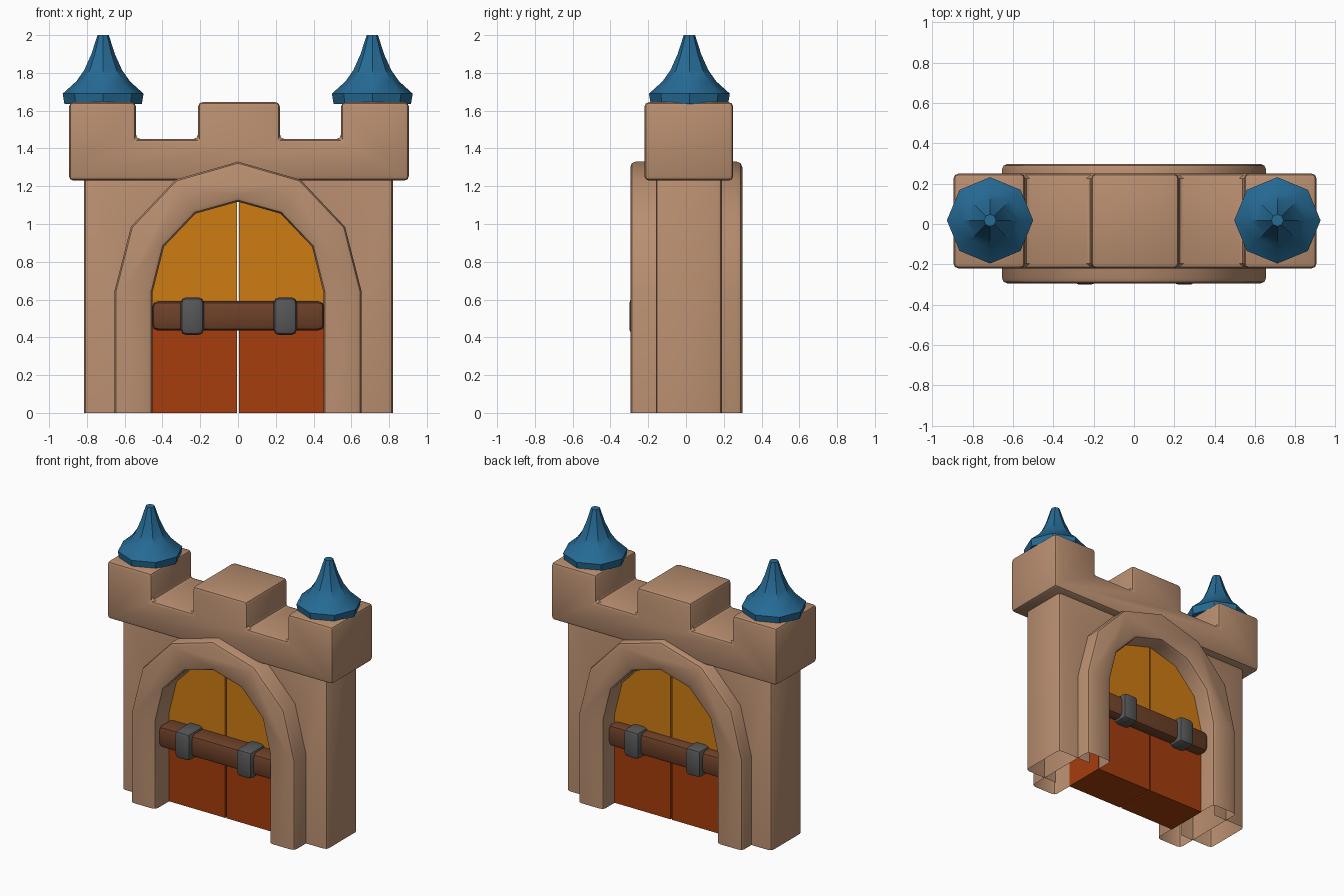
import bpy, bmesh, math

if "Cube" in bpy.data.objects:
    bpy.data.objects.remove(bpy.data.objects["Cube"])


def material(name, rgb):
    m = bpy.data.materials.new(name)
    m.diffuse_color = (*rgb, 1)
    m.use_nodes = True
    m.node_tree.nodes["Principled BSDF"].inputs["Base Color"].default_value = m.diffuse_color
    return m


STONE = material("tan stone", (0.48, 0.27, 0.16))
ORANGE = material("orange", (0.62, 0.20, 0.006))
RED = material("rust red", (0.38, 0.047, 0.004))
BLUE = material("roof blue", (0.019, 0.145, 0.30))
BROWN = material("dark brown", (0.155, 0.052, 0.022))
GREY = material("iron grey", (0.095, 0.095, 0.095))


def finish(bm, name, mats, bevel=0, segments=2):
    me = bpy.data.meshes.new(name)
    bm.to_mesh(me)
    bm.free()
    ob = bpy.data.objects.new(name, me)
    bpy.context.collection.objects.link(ob)
    for m in mats:
        me.materials.append(m)
    bpy.ops.object.select_all(action='DESELECT')
    ob.select_set(True)
    bpy.context.view_layer.objects.active = ob
    if bevel:
        b = ob.modifiers.new("bevel", 'BEVEL')
        b.width, b.segments = bevel, segments
        b.limit_method, b.angle_limit = 'ANGLE', math.radians(40)
        bpy.ops.object.modifier_apply(modifier="bevel")
    bpy.ops.object.shade_smooth_by_angle(angle=math.radians(32))
    return ob


def extrude(profile, y0, y1):
    """Solid from an x-z outline, running from y0 to y1."""
    bm = bmesh.new()
    f = bm.faces.new([bm.verts.new((x, y0, z)) for x, z in profile])
    r = bmesh.ops.extrude_face_region(bm, geom=[f], use_keep_orig=True)
    for v in r["geom"]:
        if isinstance(v, bmesh.types.BMVert):
            v.co.y = y1
    bmesh.ops.recalc_face_normals(bm, faces=bm.faces)
    bm.normal_update()
    return bm


def drop(bm, rule):
    bmesh.ops.delete(bm, geom=[f for f in bm.faces if rule(f)], context='FACES')


def box(name, x0, x1, y0, y1, z0, z1, mat, bevel):
    bm = extrude([(x0, z0), (x1, z0), (x1, z1), (x0, z1)], y0, y1)
    return finish(bm, name, [mat], bevel)


def full(half):
    """Mirror a right-hand outline that ends on the centre line."""
    return half + [(-x, z) for x, z in reversed(half[:-1])]


OUTER = [(0.655, 0), (0.655, 0.64), (0.567, 0.985), (0.33, 1.235), (0, 1.33)]
INNER = [(0.452, 0), (0.452, 0.64), (0.392, 0.88), (0.225, 1.055), (0, 1.118)]
MIDDLE = [((a + c) / 2, (b + d) / 2) for (a, b), (c, d) in zip(OUTER, INNER)]


def is_bottom(f):
    return f.normal.z < -0.9 and f.calc_center_median().z < 0.01


# Gate wall: open underneath and along the doorway, which the arch lines
bm = extrude([(-0.815, 0), (-0.815, 1.26), (0.82, 1.26), (0.82, 0)] + full(MIDDLE), -0.16, 0.19)
drop(bm, lambda f: is_bottom(f) or (abs(f.normal.y) < 0.5
     and abs(f.calc_center_median().x) < 0.7 and f.calc_center_median().z < 1.25))
finish(bm, "gate_wall", [STONE], 0.025)

# Arch surround, standing out on both sides
bm = extrude(full(OUTER) + list(reversed(full(INNER))), -0.295, 0.298)
drop(bm, is_bottom)
finish(bm, "arch_surround", [STONE], 0.028)

# Battlement with three merlons
bm = extrude([(-0.895, 1.23), (0.905, 1.23), (0.905, 1.645), (0.545, 1.645), (0.545, 1.45),
              (0.222, 1.45), (0.222, 1.645), (-0.212, 1.645), (-0.212, 1.45),
              (-0.54, 1.45), (-0.54, 1.645), (-0.895, 1.645)], -0.22, 0.25)
finish(bm, "battlement", [STONE], 0.024)

# Door leaves, two colours split behind the bar
for side, name in ((-1, "left_door"), (1, "right_door")):
    pts = [(side * max(x * 1.005, 0.005), z * 1.003) for x, z in INNER]
    bm = extrude(pts + [(side * 0.005, 0)], -0.14, 0.168)
    bmesh.ops.bisect_plane(bm, geom=bm.verts[:] + bm.edges[:] + bm.faces[:],
                           plane_co=(0, 0, 0.51), plane_no=(0, 0, 1))
    for f in bm.faces:
        f.material_index = 1 if f.calc_center_median().z < 0.51 else 0
    finish(bm, name, [ORANGE, RED])

# Locking bars and iron straps, front and back
for name, s, face, strap, door in (("front", -1, 0.268, 0.300, 0.10), ("back", 1, 0.245, 0.277, 0.10)):
    y0, y1 = sorted((s * face, s * door))
    box(name + "_bar", -0.456, 0.458, y0, y1, 0.435, 0.592, BROWN, 0.034)
    y0, y1 = sorted((s * strap, s * 0.11))
    for cx, side in ((-0.242, "left"), (0.25, "right")):
        box(f"{name}_{side}_strap", cx - 0.062, cx + 0.062, y0, y1, 0.412, 0.612, GREY, 0.03)

# Eight-sided flared roofs
ROOF = [(0.205, 1.636), (0.214, 1.69), (0.142, 1.755), (0.10, 1.815), (0.062, 1.9), (0.038, 1.975), (0.03, 2.0)]
for cx, name in ((-0.714, "left_roof"), (0.711, "right_roof")):
    bm = bmesh.new()
    rings = [[bm.verts.new((cx + r * math.cos(i * math.pi / 4), 0.018 + r * math.sin(i * math.pi / 4), z))
              for i in range(8)] for r, z in ROOF]
    for a, b in zip(rings, rings[1:]):
        for i in range(8):
            j = (i + 1) % 8
            bm.faces.new((a[i], a[j], b[j], b[i]))
    bm.faces.new(rings[-1])
    bm.faces.new(list(reversed(rings[0])))
    finish(bm, name, [BLUE])
